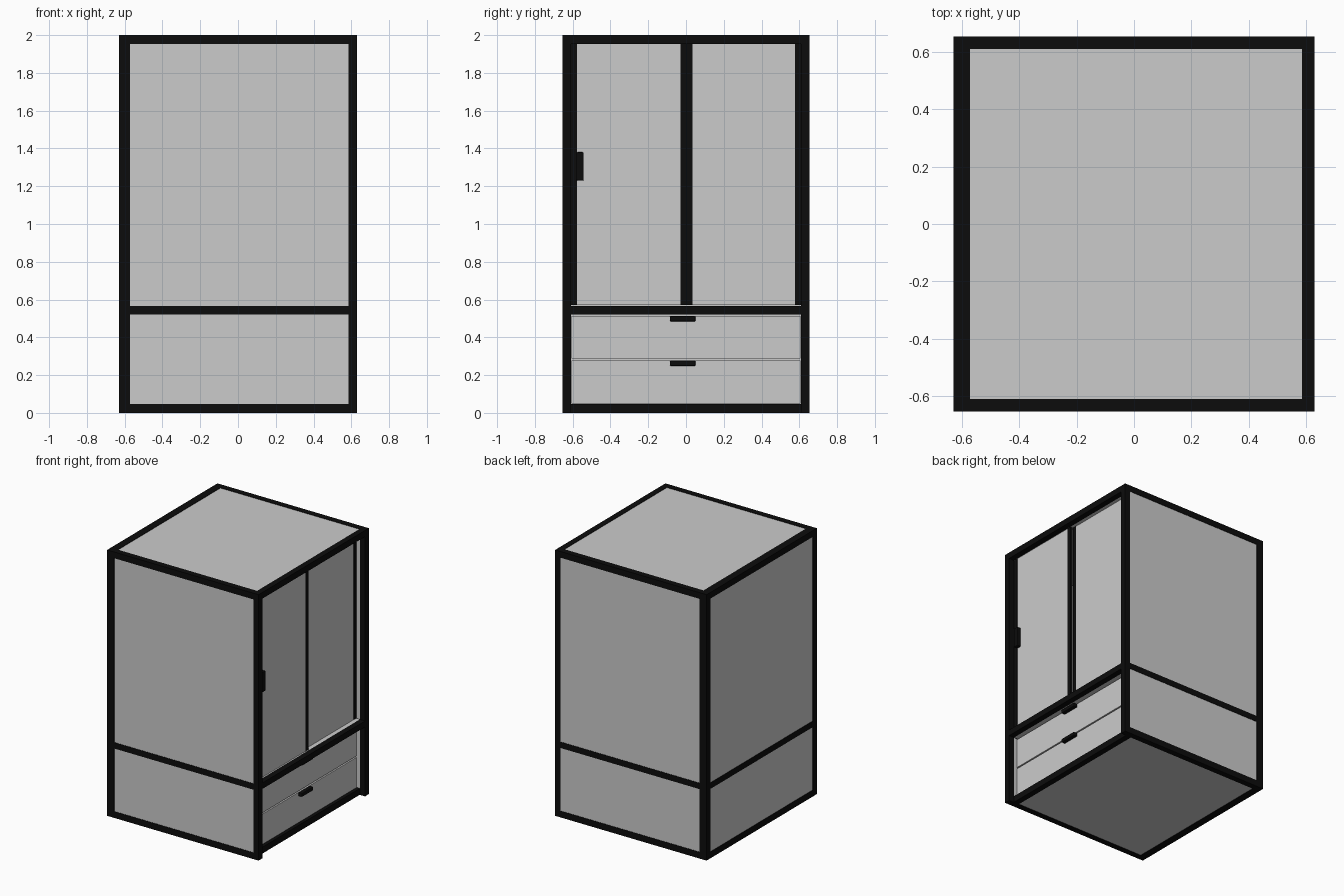
import bpy

cube = bpy.data.objects.get("Cube")
if cube:
    bpy.data.objects.remove(cube, do_unlink=True)


def material(name, value):
    mat = bpy.data.materials.new(name)
    mat.use_nodes = True
    colour = (value, value, value, 1)
    mat.diffuse_color = colour
    mat.node_tree.nodes["Principled BSDF"].inputs["Base Color"].default_value = colour
    return mat


GREY = material("light grey panel", 0.6)
BLACK = material("black frame", 0.0036)


def box(name, xs, ys, zs, mat, bevel=0):
    """Box given by its (low, high) range on each axis."""
    spans = (xs, ys, zs)
    bpy.ops.mesh.primitive_cube_add(size=1, location=[sum(s) / 2 for s in spans])
    obj = bpy.context.object
    obj.name = name
    obj.scale = [s[1] - s[0] for s in spans]
    bpy.ops.object.transform_apply(location=False, rotation=False, scale=True)
    obj.data.materials.append(mat)
    if bevel:
        mod = obj.modifiers.new("soft edges", "BEVEL")
        mod.width = bevel
        mod.segments = 2
    return obj


# Overall outline and frame thickness
X, Y, H = 0.63, 0.655, 2.0
BACK, OPEN, SIDE = -0.573, 0.586, 0.61      # inner edges of the posts
INSET = 0.003                               # panels sit just inside the frame
LEVELS = {"bottom": (0, 0.048), "middle": (0.522, 0.567), "top": (1.953, H)}
SIDES = {"front": -1, "rear": 1}


def side_range(sign, inner, outer):
    return tuple(sorted((sign * inner, sign * outer)))


# Corner posts, side rails and side panels
for side, sign in SIDES.items():
    bar = side_range(sign, SIDE, Y)
    box(side + "_closed_post", (-X, BACK), bar, (0, H), BLACK)
    box(side + "_open_post", (OPEN, X), bar, (0, H), BLACK)
    for level, zs in LEVELS.items():
        box(f"{side}_{level}_rail", (BACK, OPEN), bar, zs, BLACK)
    box(side + "_panel", (BACK, OPEN), side_range(sign, SIDE + 0.002, Y - INSET),
        (0.02, H - 0.02), GREY)

# Rails joining the two sides; the bottom open rail is set back behind the posts
for level, zs in LEVELS.items():
    box(f"closed_{level}_rail", (-X, BACK), (-SIDE, SIDE), zs, BLACK)
    open_xs = (OPEN - 0.045, OPEN) if level == "bottom" else (OPEN, X)
    box(f"open_{level}_rail", open_xs, (-SIDE, SIDE), zs, BLACK)

# Closed end, floor, shelf and roof panels
box("closed_end_panel", (INSET - X, BACK - 0.002), (-SIDE, SIDE), (0.02, H - 0.02), GREY)
box("floor_panel", (BACK, OPEN - 0.045), (-SIDE, SIDE), (INSET, 0.045), GREY)
box("shelf_panel", (BACK, OPEN), (-SIDE, SIDE), (0.524, 0.567), GREY)
box("roof_panel", (BACK, OPEN), (-SIDE, SIDE), (1.956, H - INSET), GREY)

# Two sliding doors on parallel tracks, each with a black stile at both ends
DOORS = {"outer_door": (0.565, 0.583, -SIDE, 0.003),
         "inner_door": (0.54, 0.56, 0.003, SIDE)}
STILE = 0.032
for name, (x0, x1, y0, y1) in DOORS.items():
    zs = (0.57, 1.955)
    box(name + "_panel", (x0 + 0.004, x1 - 0.002), (y0 + STILE, y1 - STILE), zs, GREY)
    box(name + "_first_stile", (x0, x1), (y0, y0 + STILE), zs, BLACK)
    box(name + "_second_stile", (x0, x1), (y1 - STILE, y1), zs, BLACK)
box("door_handle", (0.575, 0.61), (-0.58, -0.542), (1.23, 1.38), BLACK, 0.005)

# Drawers with pull handles
for name, z0, z1 in (("lower", 0.05, 0.277), ("upper", 0.287, 0.512)):
    box(name + "_drawer", (-0.5, 0.562), (-0.606, 0.606), (z0, z1), GREY)
    box(name + "_drawer_handle", (0.56, 0.592), (-0.085, 0.05), (z1 - 0.028, z1), BLACK, 0.005)
